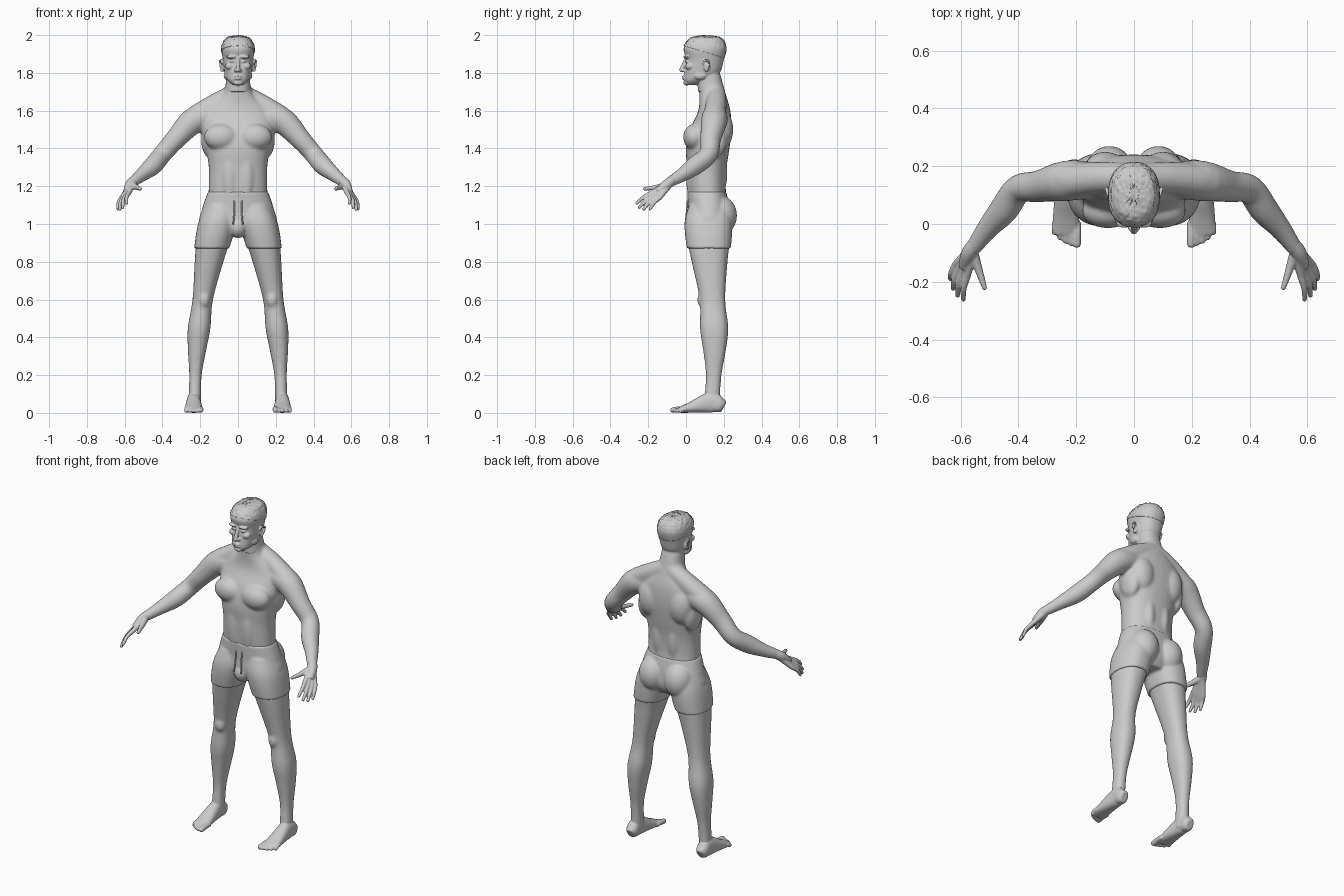
import bpy, bmesh, math, random
from mathutils import Vector, Matrix

random.seed(4)
cube = bpy.data.objects.get("Cube")
if cube:
    bpy.data.objects.remove(cube)

GREY = (.6, .6, .6, 1)
skin = bpy.data.materials.new("plain_grey")
skin.use_nodes = True
skin.diffuse_color = GREY
skin.node_tree.nodes["Principled BSDF"].inputs["Base Color"].default_value = GREY


def smooth_rows(rows, steps=5):
    """Add sections between the given ones along a Catmull-Rom curve."""
    result = []
    final = len(rows) - 1
    for i in range(final):
        before, start, end, after = (rows[max(0, min(final, i + k))] for k in (-1, 0, 1, 2))
        for step in range(steps):
            t = step / steps
            result.append([q + t / 2 * (r - p + t * (2*p - 5*q + 4*r - s + t * (3*(q - r) + s - p)))
                           for p, q, r, s in zip(before, start, end, after)])
    return result + [rows[final]]


def sides(x):
    """Parts off the centre line are made on both sides."""
    return (1, -1) if x else (1,)


def loft(bm, rows, along=False, power=2.3, count=32):
    """Closed loft through (x, y, z, half width, half depth) sections."""
    rows = smooth_rows(rows)
    final = len(rows) - 1
    for side in sides(rows[0][0]):
        rings = []
        for i, (x, y, z, width, depth) in enumerate(rows):
            turn = Matrix.Identity(3)
            if along:
                tangent = Vector(rows[min(i + 1, final)][:3]) - Vector(rows[max(i - 1, 0)][:3])
                turn = tangent.to_track_quat('Z', 'Y').to_matrix()
            ring = []
            for k in range(count):
                c, s = math.cos(math.tau * k / count), math.sin(math.tau * k / count)
                offset = turn @ Vector((math.copysign(abs(c) ** (2 / power), c) * width,
                                        math.copysign(abs(s) ** (2 / power), s) * depth, 0))
                ring.append(bm.verts.new(((x + offset.x) * side, y + offset.y, z + offset.z)))
            rings.append(ring)
        for low, high in zip(rings, rings[1:]):
            for k in range(count):
                bm.faces.new((low[k - 1], low[k], high[k], high[k - 1]))
        bm.faces.new(rings[0])
        bm.faces.new(rings[-1])


def column(bm, rows):
    """Upright central loft through (y, z, half width, half depth)."""
    loft(bm, [(0, *row) for row in rows])


def limb(bm, rows):
    """Round limb through (x, y, z, radius)."""
    loft(bm, [(*row, row[-1]) for row in rows], along=True, power=2)


def leg(bm, rows):
    """Bowed upright leg through (z, half width)."""
    loft(bm, [(.23 - .12 * z * z, .135 + .016 * math.cos(5 * (z - .35)), z, r, r * 1.25)
              for z, r in rows])


def blob(bm, location, size):
    x, y, z = location
    for side in sides(x):
        matrix = Matrix.Translation((x * side, y, z)) @ Matrix.Diagonal((*size, 1))
        bmesh.ops.create_uvsphere(bm, u_segments=24, v_segments=16, radius=1, matrix=matrix)


def digit(bm, points, thick, thin):
    """Round-ended tapering tube, used for fingers, toes and small details."""
    final = len(points) - 1
    limb(bm, [(*p, thick + (thin - thick) * i / final) for i, p in enumerate(points)])
    blob(bm, points[0], [thick] * 3)
    blob(bm, points[final], [thin] * 3)


def finish(name, bm, voxel=0, soften=0):
    """Turn the parts into one smooth object, fused when a voxel size is given."""
    bmesh.ops.recalc_face_normals(bm, faces=bm.faces)
    for face in bm.faces:
        face.smooth = True
    mesh = bpy.data.meshes.new(name)
    bm.to_mesh(mesh)
    bm.free()
    mesh.materials.append(skin)
    ob = bpy.data.objects.new(name, mesh)
    bpy.context.collection.objects.link(ob)
    if voxel:
        fuse = ob.modifiers.new("fuse", 'REMESH')
        fuse.mode, fuse.voxel_size, fuse.use_smooth_shade = 'VOXEL', voxel, True
        smooth = ob.modifiers.new("soften", 'SMOOTH')
        smooth.factor, smooth.iterations = .5, soften


# Torso and neck
body = bmesh.new()
column(body, [(.12, 1.08, .16, .1), (.11, 1.2, .155, .1), (.11, 1.3, .155, .105),
              (.115, 1.4, .17, .115), (.13, 1.5, .19, .11), (.15, 1.6, .17, .085),
              (.14, 1.69, .08, .07), (.12, 1.8, .06, .06)])
# Trapezius, chest, shoulder blade, flank, lower back and belly muscles
limb(body, [(.02, .16, 1.69, .05), (.12, .16, 1.635, .055), (.22, .15, 1.57, .06)])
blob(body, (.09, .045, 1.46), (.09, .06, .07))
blob(body, (.1, .185, 1.5), (.075, .065, .11))
blob(body, (.15, .15, 1.45), (.045, .07, .1))
blob(body, (.05, .17, 1.28), (.04, .05, .15))
blob(body, (.045, .03, 1.26), (.04, .03, .14))
# Arms, legs and kneecaps
limb(body, [(.12, .15, 1.57, .06), (.23, .15, 1.55, .07), (.33, .13, 1.45, .055),
            (.4, .12, 1.37, .05), (.45, .05, 1.31, .05), (.51, -.02, 1.26, .037),
            (.56, -.09, 1.22, .027)])
leg(body, [(.06, .033), (.2, .033), (.33, .048), (.45, .06), (.6, .054), (.8, .076),
           (.9, .088), (1, .09)])
blob(body, (.18, .08, .6), (.03, .02, .04))
finish("body", body, .008, 8)

# Shorts with buttocks
shorts = bmesh.new()
column(shorts, [(.12, .945, .09, .08), (.12, 1, .2, .11), (.12, 1.08, .19, .11),
                (.11, 1.17, .16, .104)])
leg(shorts, [(.87, .093), (.95, .1), (1.02, .1), (1.1, .085)])
blob(shorts, (0, .055, .985), (.05, .06, .06))
blob(shorts, (.085, .18, 1.045), (.085, .09, .105))
finish("shorts", shorts, .007, 4)

# Waist cords
cords = bmesh.new()
digit(cords, [(.02, .008, 1.12), (.02, .003, 1.06), (.025, -.004, 1)], .004, .004)
finish("waist_cords", cords)

# Feet: flat-soled loft of (y, half width, half height), ankle and toes
feet = bmesh.new()
loft(feet, [(.235, y, height, width, height) for y, width, height in
            ((.2, .02, .03), (.18, .035, .04), (.13, .036, .055), (.03, .045, .03), (-.035, .045, .015))],
     along=True)
leg(feet, [(.03, .033), (.15, .03)])
for i in range(5):
    radius = .011 if i else .015
    x, tip = .198 + .019 * i, -.068 + .0025 * i * i
    digit(feet, [(x, 0, .02), (x, tip / 2, .02), (x, tip, radius)], radius, radius)
for v in feet.verts:
    v.co.z = max(v.co.z, 0)
finish("feet", feet, .0045, 3)

# Hands: palm rays fan from the wrist into the fingers
hands = bmesh.new()
wrist = Vector((.55, -.07, 1.23))
limb(hands, [(.54, -.06, 1.24, .025), (.57, -.1, 1.21, .027), (.59, -.15, 1.17, .018)])
for i in range(4):
    spread = i / 3
    reach = Vector((.3, -.6, -.7)) * math.sin(math.pi * spread) * .02
    knuckle = Vector((.577, -.18, 1.166)).lerp(Vector((.617, -.14, 1.138)), spread) + reach / 3
    tip = Vector((.59, -.26, 1.11)).lerp(Vector((.635, -.19, 1.08)), spread) + reach
    bend = knuckle.lerp(tip, .5) + Vector((.006, -.004, .004))
    digit(hands, [wrist.lerp(knuckle, .2), knuckle], .017, .0125)
    digit(hands, [knuckle, bend, tip], .0125, .0085)
digit(hands, [(.56, -.09, 1.21), (.54, -.15, 1.195), (.517, -.22, 1.186)], .02, .009)
finish("hands", hands, .004, 3)

# Skull, jaw and neck
head = bmesh.new()
skull = [(.03, 1.735, .026, .026), (.05, 1.76, .054, .06), (.085, 1.8, .07, .093),
         (.1, 1.87, .08, .1), (.1, 1.93, .086, .112), (.105, 1.98, .06, .08), (.105, 1.993, .01, .02)]
column(head, skull)
column(head, [(.13, 1.7, .067, .066), (.12, 1.8, .06, .06)])
# Nose, nostrils, lips and chin
digit(head, [(0, .002, 1.88), (0, -.012, 1.845), (0, -.024, 1.815)], .009, .012)
blob(head, (.012, -.013, 1.812), (.009, .012, .008))
for z in (1.781, 1.769):
    blob(head, (0, -.009, z), (.02, .013, .0065))
blob(head, (0, .002, 1.747), (.024, .016, .014))
# Brows, eyes, cheeks and jaw corners
blob(head, (.033, .004, 1.885), (.03, .018, .009))
blob(head, (.031, .007, 1.862), (.015, .012, .008))
blob(head, (.044, .02, 1.835), (.024, .024, .02))
blob(head, (.058, .075, 1.785), (.018, .035, .022))
# Ears with raised rims
blob(head, (.08, .11, 1.835), (.01, .017, .028))
digit(head, [(.085, .09, 1.85), (.09, .1, 1.868), (.096, .125, 1.855), (.086, .105, 1.81)], .005, .006)
finish("head", head, .004, 3)

# Cropped hair cap with a rough crown
hair = bmesh.new()
column(hair, [(y, z + .004, width + .003, depth + .003) for y, z, width, depth in skull[3:]])
bmesh.ops.subdivide_edges(hair, edges=hair.edges[:], cuts=1, use_grid_fill=True)
cut = bmesh.ops.bisect_plane(hair, geom=hair.verts[:] + hair.edges[:] + hair.faces[:],
                             plane_co=(0, 0, 1.94), plane_no=(0, .3, 1), clear_inner=True)
rim = [e for e in cut["geom_cut"] if isinstance(e, bmesh.types.BMEdge)]
bmesh.ops.contextual_create(hair, geom=rim)
for v in hair.verts:
    if v.co.z > 1.94:
        v.co += Vector([random.uniform(-.003, .003) for axis in range(3)])
finish("hair", hair)
